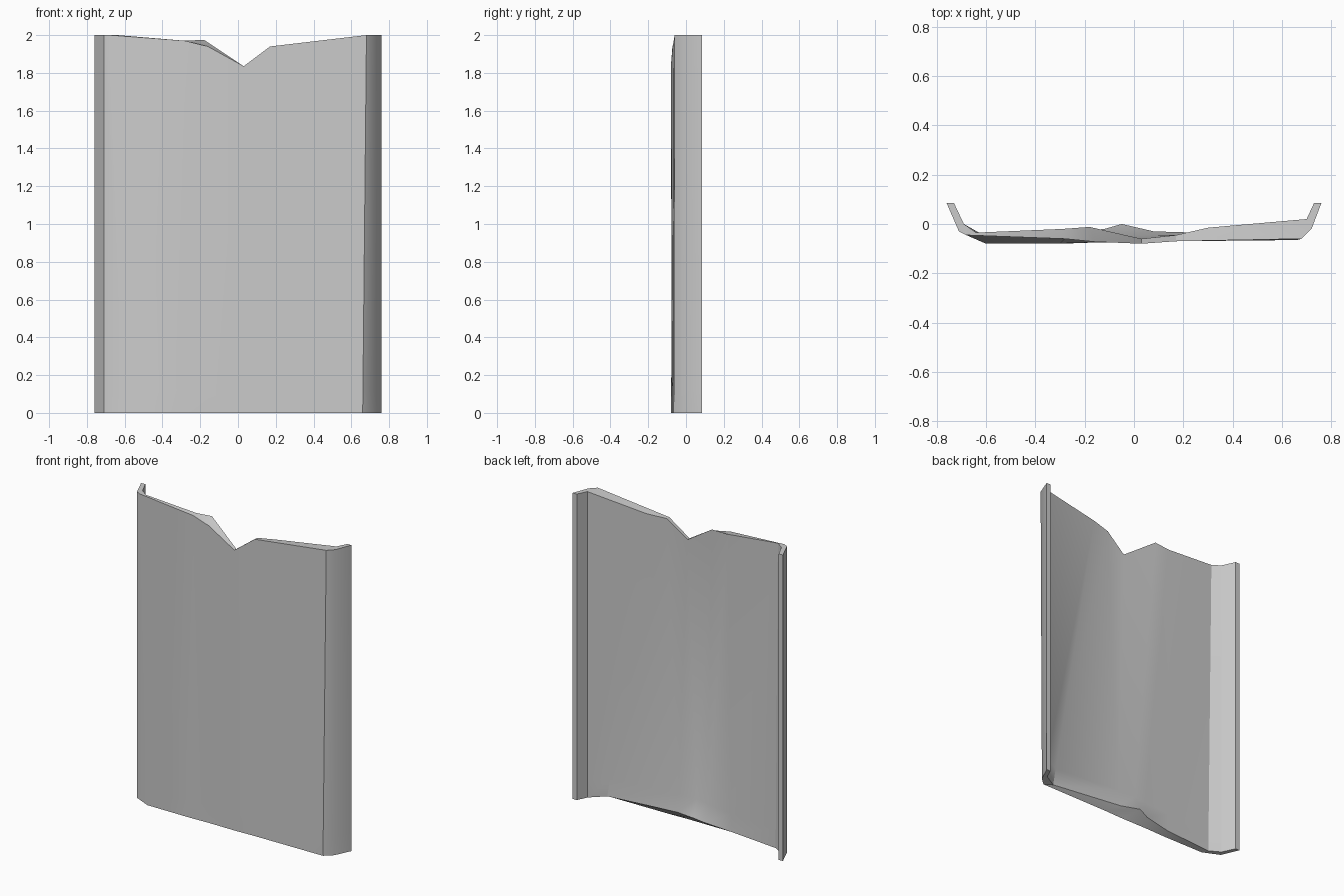
import bpy
import bmesh
from mathutils import Vector

if "Cube" in bpy.data.objects:
    bpy.data.objects.remove(bpy.data.objects["Cube"])

grey = bpy.data.materials.new("plain grey")
grey.use_nodes = True
colour = (0.6, 0.6, 0.6, 1)
grey.diffuse_color = colour
grey.node_tree.nodes["Principled BSDF"].inputs["Base Color"].default_value = colour

# Outer skin, one (bottom, top) pair of points per vertical fold
front_folds = [
    ((.76, .085, 0), (.76, .085, 2)),
    ((.71, -.02, 0), (.72, -.02, 2)),
    ((.66, -.065, 0), (.68, -.06, 2)),
    ((.17, -.07, 0), (.17, -.07, 1.94)),
    ((.03, -.075, 0), (.03, -.08, 1.835)),
    ((-.16, -.075, 0), (-.16, -.072, 1.94)),
    ((-.3, -.08, 0), (-.28, -.06, 1.97)),
    ((-.6, -.08, 0), (-.68, -.045, 2)),
    ((-.71, -.03, 0), (-.71, -.03, 2)),
    ((-.76, .085, 0), (-.76, .085, 2)),
]

# Inner skin with slanted ridges and a small ledge at the foot
back_folds = [
    ((.73, .085, 0), (.73, .085, 2)),
    ((.7, .02, 0), (.7, .02, 2)),
    ((.6, -.045, .01), (.3, -.015, 1.95)),
    ((.08, -.03, .05), (.17, -.045, 1.94)),
    ((-.05, 0, .06), (.03, -.06, 1.835)),
    ((-.12, -.02, .04), (-.18, -.012, 1.975)),
    ((-.3, -.04, .02), (-.29, -.02, 1.97)),
    ((-.62, -.04, 0), (-.64, -.035, 2)),
    ((-.69, 0, 0), (-.69, 0, 2)),
    ((-.73, .085, 0), (-.73, .085, 2)),
]


def fold_column(bm, low, high, ledge):
    low, high = Vector(low), Vector(high)
    middle = low.lerp(high, .06)
    if ledge and abs(low.x) < .2:
        middle.y = -.045
    return [bm.verts.new(p) for p in (low, middle, high)]


def skin(bm, columns):
    for a, b in zip(columns, columns[1:]):
        for i in range(2):
            bm.faces.new((a[i], b[i], b[i + 1], a[i + 1]))


bm = bmesh.new()
front = [fold_column(bm, *fold, False) for fold in front_folds]
back = [fold_column(bm, *fold, True) for fold in back_folds]
skin(bm, front)
skin(bm, back)

# Close the bottom and top rims
for row in (0, 2):
    for i in range(len(front) - 1):
        bm.faces.new((front[i][row], front[i + 1][row],
                      back[i + 1][row], back[i][row]))

# Close the flange ends
for end in (0, -1):
    for i in range(2):
        bm.faces.new((front[end][i], front[end][i + 1],
                      back[end][i + 1], back[end][i]))

bmesh.ops.recalc_face_normals(bm, faces=bm.faces)
mesh = bpy.data.meshes.new("bent_panel")
bm.to_mesh(mesh)
bm.free()
mesh.materials.append(grey)
panel = bpy.data.objects.new("bent_panel", mesh)
bpy.context.collection.objects.link(panel)

# Soft bends, crisp rims
bpy.ops.object.select_all(action="DESELECT")
panel.select_set(True)
bpy.context.view_layer.objects.active = panel
bpy.ops.object.shade_smooth_by_angle(angle=.5)
